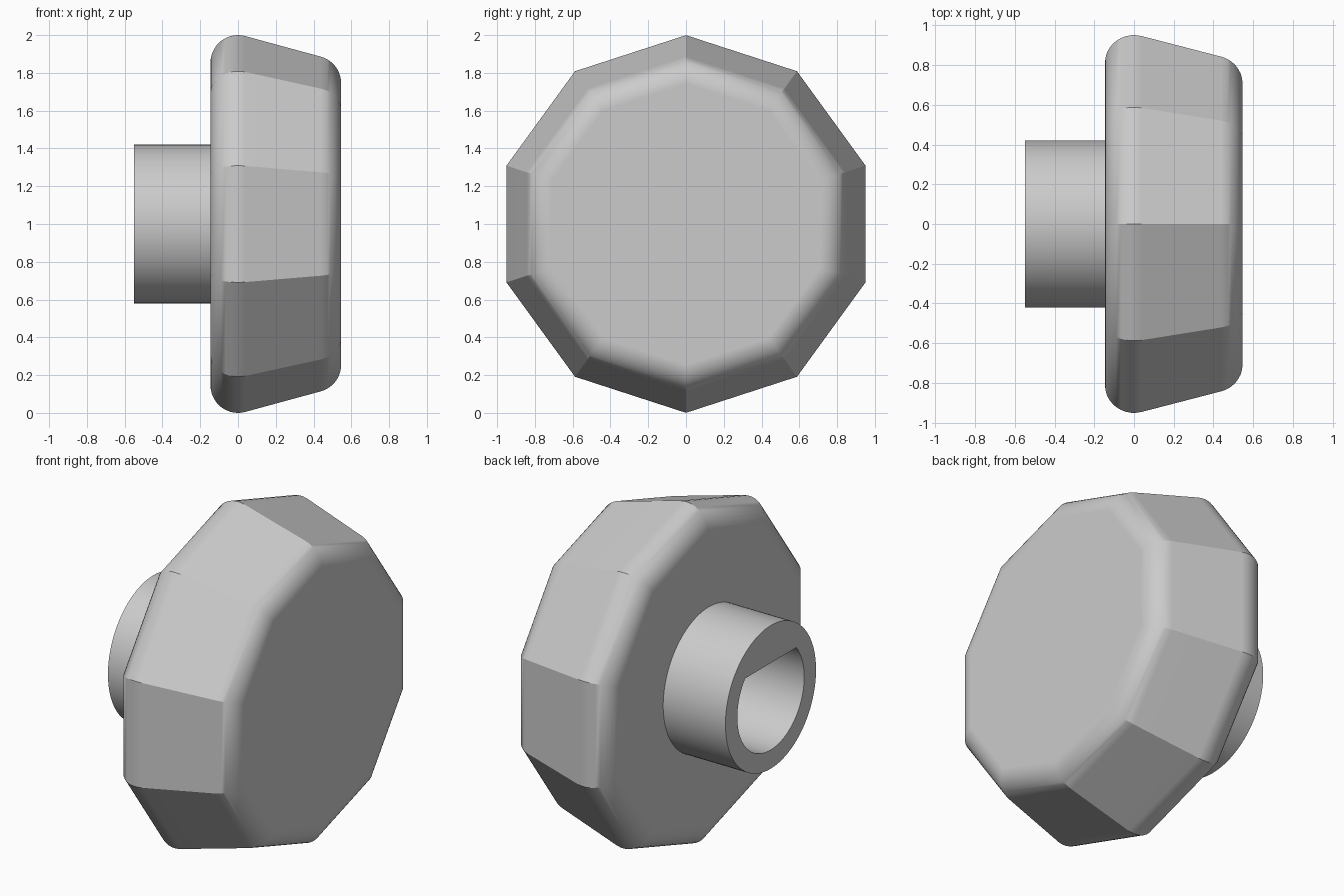
import bpy, bmesh
from math import sin, cos, pi, radians, asin

cube = bpy.data.objects.get("Cube")
if cube:
    bpy.data.objects.remove(cube, do_unlink=True)

GREY = (0.6, 0.6, 0.6, 1)
mat = bpy.data.materials.new("plain grey")
mat.use_nodes = True
mat.diffuse_color = GREY
mat.node_tree.nodes["Principled BSDF"].inputs["Base Color"].default_value = GREY


def circle(radius, count):
    """Points (y, z) on a circle, starting at the top."""
    return [(radius * sin(2 * pi * i / count), radius * cos(2 * pi * i / count))
            for i in range(count)]


def loft(name, sections):
    """Closed solid through (x, outline) sections along the x axis, centred on z = 1."""
    bm = bmesh.new()
    rings = [[bm.verts.new((x, y, z + 1)) for y, z in outline] for x, outline in sections]
    for a, b in zip(rings, rings[1:]):
        n = len(a)
        for i in range(n):
            j = (i + 1) % n
            bm.faces.new((a[i], a[j], b[j], b[i]))
    bm.faces.new(rings[0])
    bm.faces.new(rings[-1])
    bmesh.ops.recalc_face_normals(bm, faces=bm.faces)
    mesh = bpy.data.meshes.new(name)
    bm.to_mesh(mesh)
    bm.free()
    mesh.materials.append(mat)
    obj = bpy.data.objects.new(name, mesh)
    bpy.context.collection.objects.link(obj)
    return obj


def activate(obj):
    bpy.ops.object.select_all(action="DESELECT")
    obj.select_set(True)
    bpy.context.view_layer.objects.active = obj


# Ten-sided tapered grip with rounded rims
FILLET, TAPER, STEPS = 0.146, 15, 10


def rim(cx, cr, start, end):
    angles = [radians(start + (end - start) * i / STEPS) for i in range(STEPS + 1)]
    return [(cx + FILLET * sin(a), cr + FILLET * cos(a)) for a in angles]


profile = rim(0, 0.854, -90, TAPER) + rim(0.4, 0.745, TAPER, 90)
grip = loft("grip", [(x, circle(r, 10)) for x, r in profile])

# Round hub on the back
hub = loft("hub", [(x, circle(0.42, 96)) for x in (-0.55, -0.146)])

# D-shaped shaft hole, flat at the top
BORE, FLAT, DEPTH = 0.31, 0.2, 0.0
half = pi / 2 + asin(FLAT / BORE)
arc = [-half + 2 * half * i / 64 for i in range(65)]
outline = [(BORE * sin(a), -BORE * cos(a)) for a in arc]
cutter = loft("shaft_hole_cutter", [(x, outline) for x in (-0.7, DEPTH)])
cutter.hide_render = True

for obj in (grip, hub):
    activate(obj)
    cut = obj.modifiers.new("shaft hole", "BOOLEAN")
    cut.operation, cut.solver, cut.object = "DIFFERENCE", "EXACT", cutter
    bpy.ops.object.modifier_apply(modifier=cut.name)
    bpy.ops.object.shade_smooth_by_angle(angle=radians(30))
bpy.data.objects.remove(cutter, do_unlink=True)

# Keep the broad faces flat beside the rounded rims
weighted = grip.modifiers.new("flat faces", "WEIGHTED_NORMAL")
weighted.keep_sharp = True
